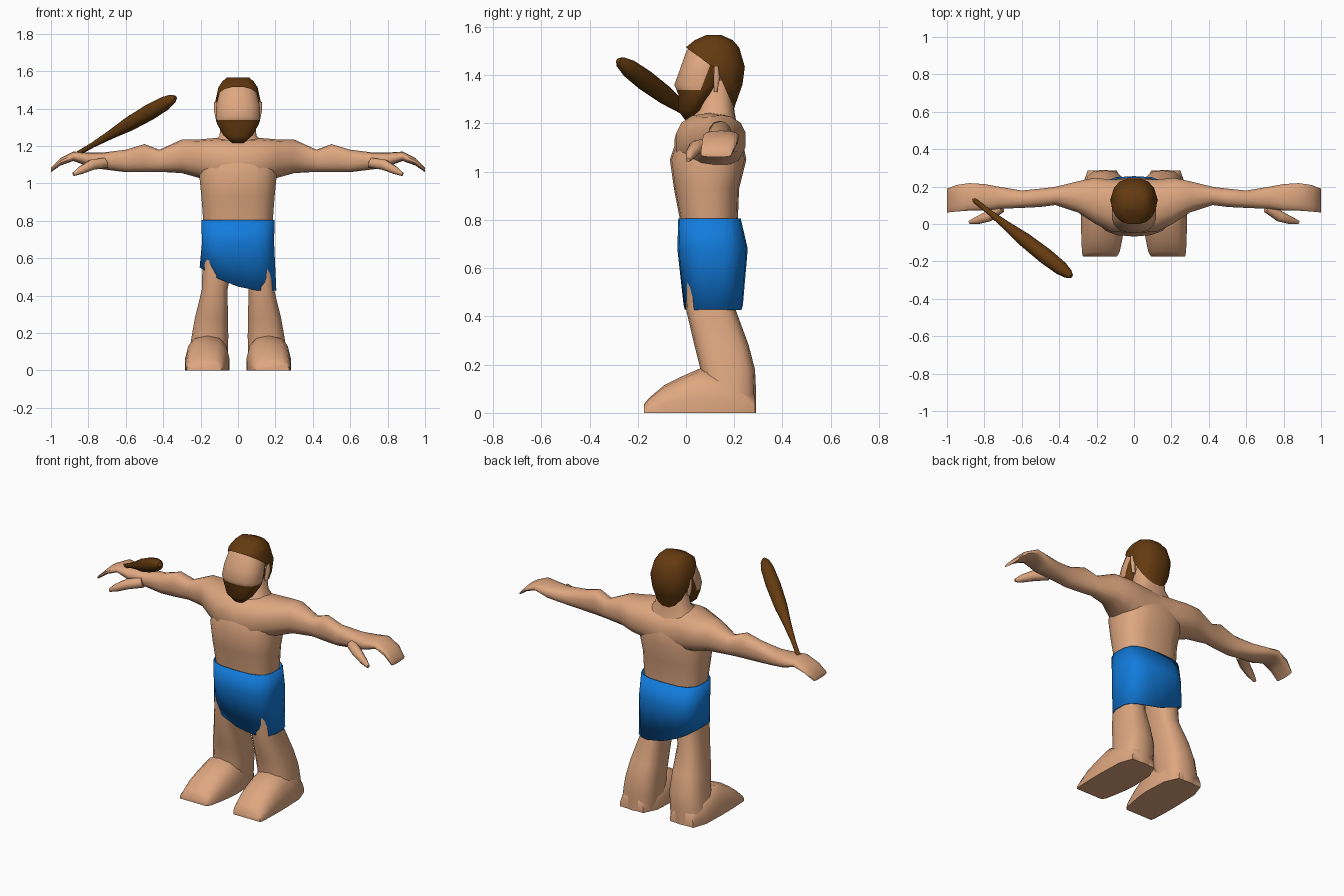
import bpy, bmesh, math
from mathutils import Vector as V

if "Cube" in bpy.data.objects:
    bpy.data.objects.remove(bpy.data.objects["Cube"])


def material(name, rgb):
    m = bpy.data.materials.new(name)
    m.diffuse_color = (*rgb, 1)
    m.use_nodes = True
    m.node_tree.nodes["Principled BSDF"].inputs["Base Color"].default_value = m.diffuse_color
    return m


SKIN = material("skin", (0.73, 0.385, 0.215))
BROWN = material("dark brown", (0.125, 0.042, 0.005))
BLUE = material("blue cloth", (0.006, 0.2, 0.72))


def ring(c, u, v, p=2.4, n=14):
    """Superellipse of points around c, spanned by the half axes u and v."""
    pts = []
    for i in range(n):
        a = 2 * math.pi * (i + 0.5) / n
        co, si = math.cos(a), math.sin(a)
        pts.append(V(c) + V(u) * math.copysign(abs(co) ** (2 / p), co)
                   + V(v) * math.copysign(abs(si) ** (2 / p), si))
    return pts


def loft(name, rings, mats, caps=True, mirror=False):
    """Skin a list of rings into a smooth-shaded object."""
    bm = bmesh.new()
    rows = [[bm.verts.new(p) for p in r] for r in rings]
    for a, b in zip(rows, rows[1:]):
        for i in range(len(a)):
            j = (i + 1) % len(a)
            bm.faces.new((a[i], a[j], b[j], b[i]))
    if caps:
        bm.faces.new(rows[0])
        bm.faces.new(rows[-1])
    bmesh.ops.recalc_face_normals(bm, faces=bm.faces)
    me = bpy.data.meshes.new(name)
    bm.to_mesh(me)
    bm.free()
    ob = bpy.data.objects.new(name, me)
    bpy.context.collection.objects.link(ob)
    for m in mats:
        me.materials.append(m)
    if mirror:
        ob.modifiers.new("mirror", 'MIRROR')
    bpy.ops.object.select_all(action='DESELECT')
    ob.select_set(True)
    bpy.context.view_layer.objects.active = ob
    bpy.ops.object.shade_smooth_by_angle(angle=math.radians(55))
    return ob


def upright(secs, p=2.4, n=14):
    """Rings from (z, centre x, front y, back y, half width)."""
    return [ring((cx, (f + b) / 2, z), (w, 0, 0), (0, (b - f) / 2, 0), p, n)
            for z, cx, f, b, w in secs]


def tube(pts, n=10):
    """Round rings along a path of (x, y, z, radius)."""
    d = (V(pts[-1][:3]) - V(pts[0][:3])).normalized()
    u = d.orthogonal().normalized()
    v = d.cross(u)
    return [ring(q[:3], u * q[3], v * q[3], 2, n) for q in pts]


def side(line, c):
    """Positive above/behind a line through two (y, z) points."""
    (y1, z1), (y2, z2) = line
    return (c.y - y1) * (z1 - z2) + (c.z - z1) * (y2 - y1)


def edit(ob, lines, index_rule=None, delete_rule=None):
    """Cut along side-view lines, then colour or delete faces by rule."""
    bm = bmesh.new()
    bm.from_mesh(ob.data)
    for (y1, z1), (y2, z2) in lines:
        bmesh.ops.bisect_plane(bm, geom=bm.verts[:] + bm.edges[:] + bm.faces[:],
                               plane_co=(0, y1, z1), plane_no=(0, z1 - z2, y2 - y1))
    if index_rule:
        for f in bm.faces:
            f.material_index = index_rule(f.calc_center_median())
    if delete_rule:
        gone = [f for f in bm.faces if delete_rule(f.calc_center_median())]
        bmesh.ops.delete(bm, geom=gone, context='FACES')
    bm.to_mesh(ob.data)
    bm.free()


# Torso and neck
loft("torso", upright([
    (0.55, 0, -0.01, 0.20, 0.165), (0.80, 0, -0.025, 0.215, 0.188),
    (0.93, 0, -0.05, 0.22, 0.198), (1.05, 0, -0.067, 0.25, 0.21),
    (1.13, 0, -0.04, 0.235, 0.195), (1.20, 0, 0.0, 0.21, 0.16),
    (1.255, 0, 0.05, 0.20, 0.10), (1.38, 0, 0.07, 0.19, 0.085)], 2.6, 18), [SKIN])

# Arms with flat hands: x, front y, back y, low z, high z
arm = [(0, -0.05, 0.24, 0.95, 1.24), (0.12, -0.045, 0.24, 1.0, 1.243),
       (0.21, 0.0, 0.25, 1.03, 1.235), (0.30, 0.06, 0.23, 1.055, 1.235),
       (0.42, 0.10, 0.20, 1.062, 1.18), (0.50, 0.09, 0.19, 1.06, 1.21),
       (0.60, 0.085, 0.18, 1.06, 1.18), (0.72, 0.08, 0.20, 1.075, 1.165),
       (0.80, 0.07, 0.215, 1.09, 1.165), (0.88, 0.07, 0.22, 1.12, 1.17),
       (0.95, 0.065, 0.21, 1.095, 1.135), (1.0, 0.06, 0.19, 1.06, 1.083)]
loft("arm", [ring((x, (f + b) / 2, (lo + hi) / 2), (0, (b - f) / 2, 0),
                  (0, 0, (hi - lo) / 2)) for x, f, b, lo, hi in arm],
     [SKIN], mirror=True)
loft("thumb", tube([(0.71, 0.09, 1.11, 0.03), (0.78, 0.04, 1.10, 0.03),
                    (0.84, 0.018, 1.07, 0.022), (0.88, 0.008, 1.048, 0.01)], 8),
     [SKIN], mirror=True)

# Legs
loft("leg", upright([
    (0.0, 0.165, 0.06, 0.29, 0.105), (0.10, 0.158, 0.06, 0.29, 0.105),
    (0.18, 0.15, 0.06, 0.286, 0.10), (0.28, 0.142, 0.035, 0.26, 0.09),
    (0.43, 0.125, 0.0, 0.205, 0.07), (0.60, 0.105, -0.005, 0.20, 0.085)], 2.8),
    [SKIN], mirror=True)

# Feet: y, inner x, outer x, height, flattened at the ground
foot = [(0.285, 0.09, 0.25, 0.08), (0.20, 0.05, 0.28, 0.16),
        (0.06, 0.043, 0.285, 0.185), (-0.02, 0.05, 0.285, 0.15),
        (-0.09, 0.062, 0.283, 0.115), (-0.15, 0.075, 0.28, 0.065),
        (-0.175, 0.09, 0.275, 0.035)]
rings = [ring(((a + b) / 2, y, 0), ((b - a) / 2, 0, 0), (0, 0, h), 2.8)
         for y, a, b, h in foot]
for r in rings:
    for p in r:
        p.z = max(p.z, 0)
loft("foot", rings, [SKIN], mirror=True)

# Wrapped cloth with a slanting hem
rings = upright([(0.805, 0, -0.032, 0.227, 0.197), (0.68, 0, -0.036, 0.256, 0.195),
                 (0.44, 0, -0.01, 0.236, 0.207)], 3, 18)
for p in rings[-1]:
    p.z = 0.448 - 0.3 * p.x + p.x ** 2
cloth = loft("loincloth", rings, [BLUE], caps=False)
sol = cloth.modifiers.new("thickness", 'SOLIDIFY')
sol.thickness = 0.006

# Head with the beard as coloured faces
head = loft("head", upright([
    (1.215, 0, -0.005, 0.025, 0.03), (1.255, 0, -0.035, 0.07, 0.078),
    (1.32, 0, -0.033, 0.12, 0.115), (1.36, 0, -0.05, 0.15, 0.12),
    (1.42, 0, -0.028, 0.16, 0.118), (1.50, 0, 0.0, 0.18, 0.098),
    (1.54, 0, 0.04, 0.16, 0.06)], 2.3, 16), [SKIN, BROWN])
BEARD_TOP = ((0.0, 1.338), (1.0, 1.338))
SIDEBURN = ((0.1, 1.44), (0.06, 1.338))
EAR_LINE = ((0.115, 1.5), (0.115, 1.2))
edit(head, [BEARD_TOP, SIDEBURN, EAR_LINE],
     index_rule=lambda c: int(c.y < 0.115 and
                              (c.z < 1.338 or side(SIDEBURN, c) > 0)))

# Hair cap, open over the face and behind the ears
hair = loft("hair", upright([
    (1.26, 0, 0.0, 0.20, 0.09), (1.36, 0, -0.03, 0.236, 0.118),
    (1.435, 0, -0.02, 0.246, 0.124), (1.515, 0, -0.003, 0.222, 0.106),
    (1.545, 0, 0.035, 0.195, 0.085), (1.567, 0, 0.085, 0.145, 0.06)], 2.4, 16), [BROWN])
FRINGE = ((0.0, 1.515), (0.13, 1.42))
NAPE = ((0.13, 1.42), (0.2, 1.26))
edit(hair, [FRINGE, NAPE],
     delete_rule=lambda c: side(FRINGE, c) < 0 and side(NAPE, c) < 0)

# Ears
loft("ear", upright([(1.33, 0.105, 0.115, 0.13, 0.012), (1.39, 0.115, 0.113, 0.142, 0.014),
                     (1.435, 0.118, 0.116, 0.135, 0.01)], 2, 8), [SKIN], mirror=True)

# Club held in one hand: position along the axis, radius
start, end = V((-0.89, 0.155, 1.14)), V((-0.335, -0.28, 1.46))
shape = [(0, 0.012), (0.2, 0.014), (0.38, 0.024), (0.55, 0.038), (0.75, 0.043),
         (0.9, 0.038), (0.97, 0.026), (1.0, 0.012)]
loft("club", tube([(*start.lerp(end, t), r) for t, r in shape], 10), [BROWN])
